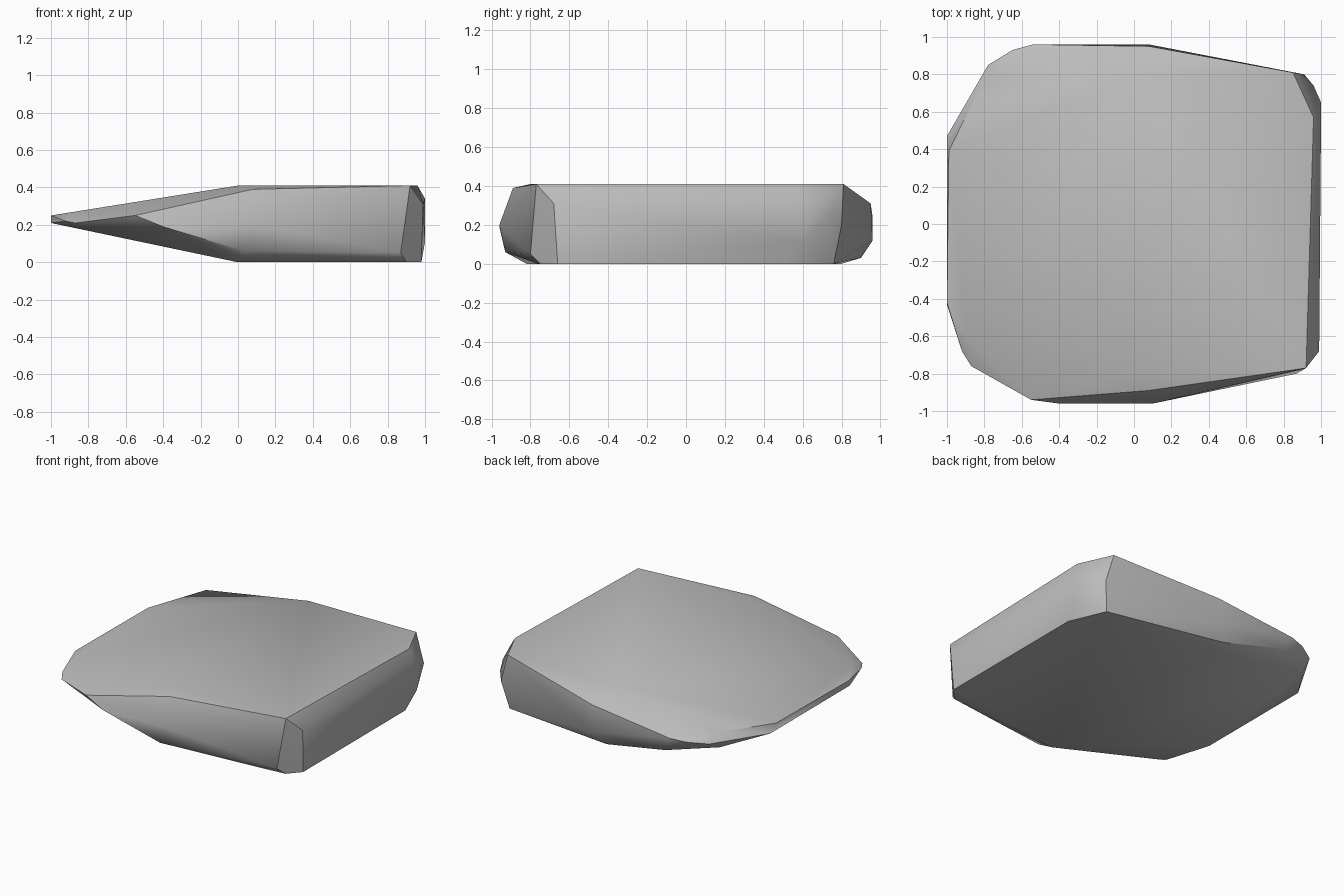
import bpy
import bmesh
import math

default_cube = bpy.data.objects.get("Cube")
if default_cube:
    bpy.data.objects.remove(default_cube, do_unlink=True)


def make_material(name, colour):
    material = bpy.data.materials.new(name)
    material.use_nodes = True
    material.diffuse_color = colour
    shader = material.node_tree.nodes["Principled BSDF"]
    shader.inputs["Base Color"].default_value = colour
    shader.inputs["Roughness"].default_value = 0.8
    return material


def upper_height(x):
    """Flat on the thick half, sloping down to the thin edge."""
    return 0.41 + min(0, x) * 0.16


def lower_height(x):
    """Flat on the ground, rising to the thin edge."""
    return max(0, -x) * 0.21


def build_hull(name, points, material):
    mesh = bpy.data.meshes.new(name)
    bm = bmesh.new()
    for point in points:
        bm.verts.new(point)
    result = bmesh.ops.convex_hull(bm, input=bm.verts[:])
    unused = set(result["geom_interior"] + result["geom_unused"])
    loose = [item for item in unused if isinstance(item, bmesh.types.BMVert)]
    bmesh.ops.delete(bm, geom=loose, context="VERTS")
    # Merge the coplanar triangles into clean flat faces
    bmesh.ops.dissolve_limit(bm, angle_limit=math.radians(1),
                             verts=bm.verts[:], edges=bm.edges[:])
    bmesh.ops.recalc_face_normals(bm, faces=bm.faces[:])
    bm.to_mesh(mesh)
    bm.free()
    mesh.materials.append(material)
    rock = bpy.data.objects.new(name, mesh)
    bpy.context.collection.objects.link(rock)
    return rock


# Rim of the upper surface, seen in plan
upper_rim = [(0.92, -0.77), (0.96, 0.57), (0.85, 0.81), (0, 0.8),
             (-0.8, 0.78), (-0.99, 0.39), (-1, -0.42), (-0.9, -0.6),
             (0, -0.8), (0.12, -0.8)]

# Rim of the lower surface, seen in plan
lower_rim = [(0.98, -0.66), (0.98, 0.5), (0.87, 0.76), (0, 0.8),
             (-0.8, 0.76), (-1, 0.47), (-1, -0.43), (-0.87, -0.72),
             (0, -0.82), (0.9, -0.75)]

# Chipped side corners between the two rims
front_chips = [(-0.55, -0.94, 0.25), (0.08, -0.89, 0.39), (0.1, -0.96, 0.2),
               (-0.4, -0.96, 0.19), (0.03, -0.93, 0.06), (0.87, -0.8, 0.05),
               (-0.87, -0.76, 0.21), (-0.92, -0.68, 0.22)]
thick_end_chips = [(0.99, -0.68, 0.31), (1, 0.57, 0.34), (1, 0.65, 0.28),
                   (1, 0.6, 0.11), (0.96, 0.74, 0.24), (0.91, 0.8, 0.2)]
back_chips = [(0.08, 0.95, 0.31), (0.08, 0.96, 0.12), (0, 0.9, 0.03),
              (-0.54, 0.96, 0.24), (-0.5, 0.95, 0.14), (-0.65, 0.93, 0.23),
              (-0.78, 0.85, 0.22)]

points = [(x, y, upper_height(x)) for x, y in upper_rim]
points += [(x, y, lower_height(x)) for x, y in lower_rim]
points += front_chips + thick_end_chips + back_chips

# Wedge-shaped stone with softened shading over the shallow creases
stone_grey = make_material("stone grey", (0.5, 0.5, 0.5, 1))
stone = build_hull("wedge_stone", points, stone_grey)
bpy.ops.object.select_all(action="DESELECT")
stone.select_set(True)
bpy.context.view_layer.objects.active = stone
bpy.ops.object.shade_smooth_by_angle(angle=math.radians(35))
